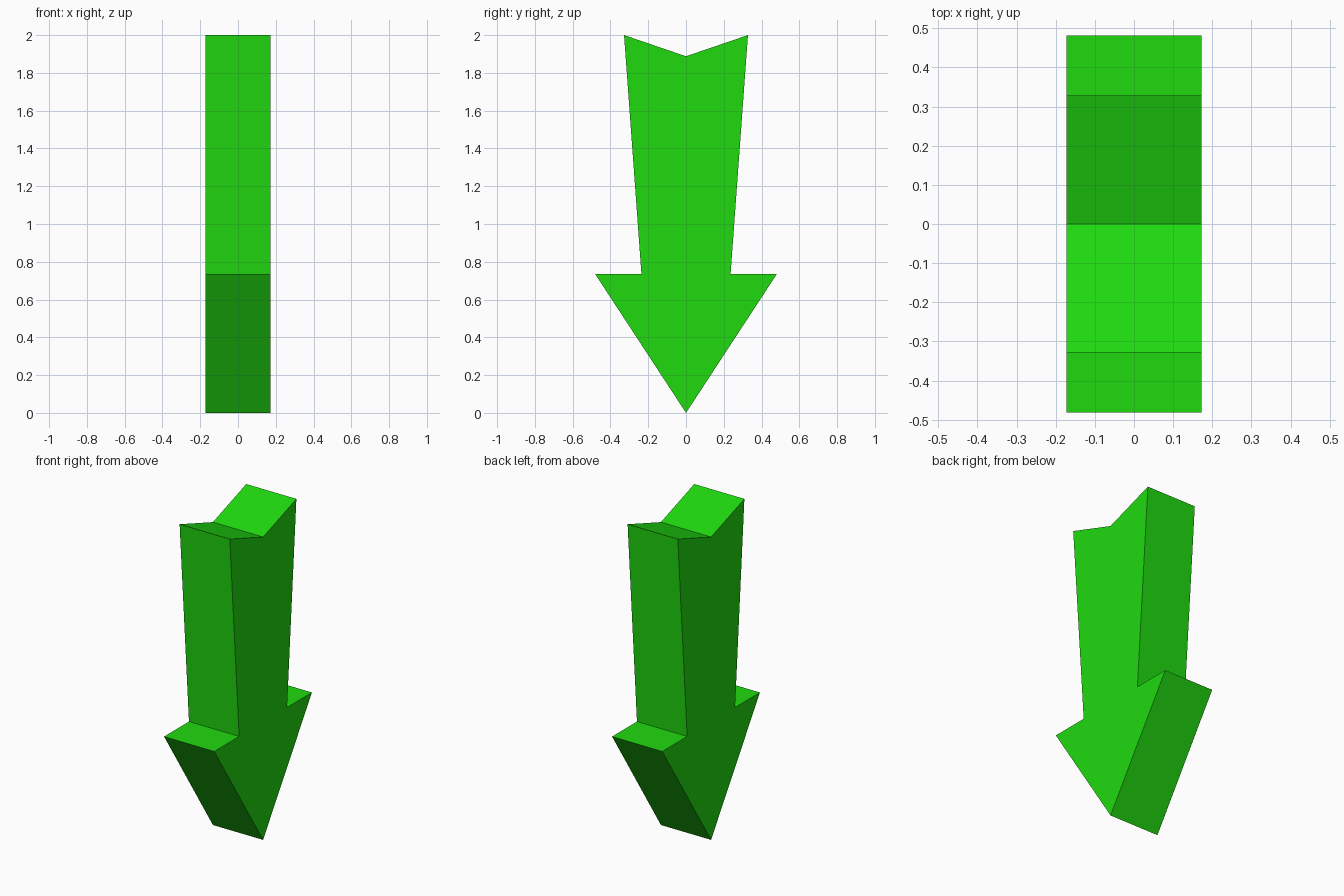
import bpy
import bmesh

if "Cube" in bpy.data.objects:
    bpy.data.objects.remove(bpy.data.objects["Cube"])

HALF_THICKNESS = 0.173

# Right half of the arrow outline (y, z), from tip to tail notch
half = [(0, 0), (0.481, 0.735), (0.236, 0.735), (0.328, 2.0), (0, 1.888)]
outline = half + [(-y, z) for y, z in reversed(half[1:-1])]

# Down-pointing arrow: one profile extruded along x
bm = bmesh.new()
face = bm.faces.new([bm.verts.new((-HALF_THICKNESS, y, z)) for y, z in outline])
extruded = bmesh.ops.extrude_face_region(bm, geom=[face], use_keep_orig=True)
verts = [v for v in extruded["geom"] if isinstance(v, bmesh.types.BMVert)]
bmesh.ops.translate(bm, verts=verts, vec=(2 * HALF_THICKNESS, 0, 0))
bmesh.ops.recalc_face_normals(bm, faces=bm.faces)

mesh = bpy.data.meshes.new("down_arrow")
bm.to_mesh(mesh)
bm.free()
arrow = bpy.data.objects.new("down_arrow", mesh)
bpy.context.collection.objects.link(arrow)

# Green finish
green = bpy.data.materials.new("green")
green.diffuse_color = (0.014, 0.7, 0.005, 1)
green.use_nodes = True
green.node_tree.nodes["Principled BSDF"].inputs["Base Color"].default_value = green.diffuse_color
mesh.materials.append(green)
